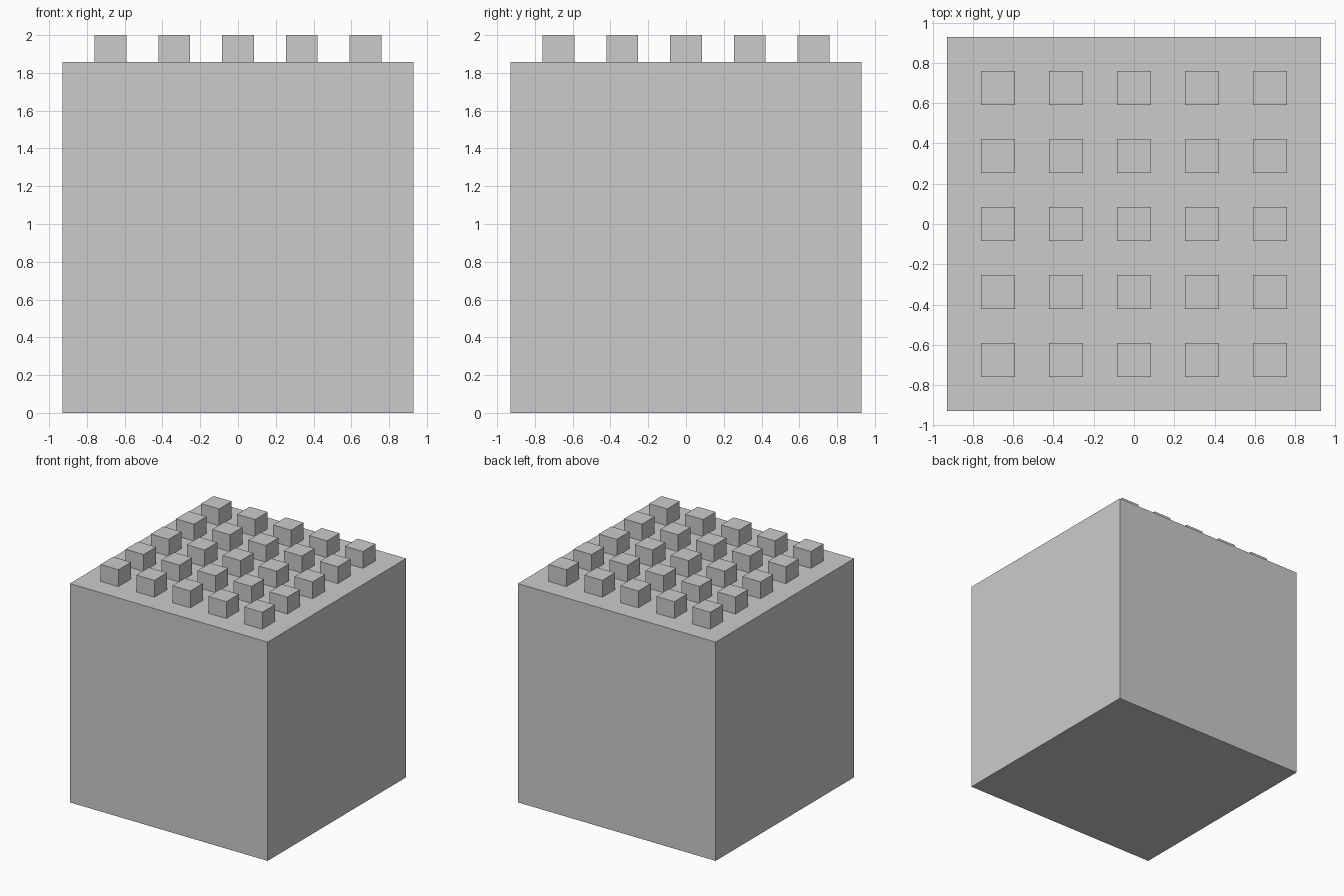
import bpy

if "Cube" in bpy.data.objects:
    bpy.data.objects.remove(bpy.data.objects["Cube"])

UNIT = 1.857 / 11      # the top is an 11 x 11 checker of stud-sized cells
BODY = 11 * UNIT
TOP = 2.0


def box(name, x, y, z0, z1, width):
    bpy.ops.mesh.primitive_cube_add(size=1, location=(x, y, (z0 + z1) / 2))
    ob = bpy.context.object
    ob.name = name
    ob.scale = (width, width, z1 - z0)
    bpy.ops.object.transform_apply(location=False, rotation=False, scale=True)
    return ob


# Solid cube body
box("body", 0, 0, 0, BODY, BODY)

# 5 x 5 grid of square studs on the top face
for i in range(-2, 3):
    for j in range(-2, 3):
        box(f"stud_{i + 3}_{j + 3}", 2 * i * UNIT, 2 * j * UNIT, BODY, TOP, UNIT)
